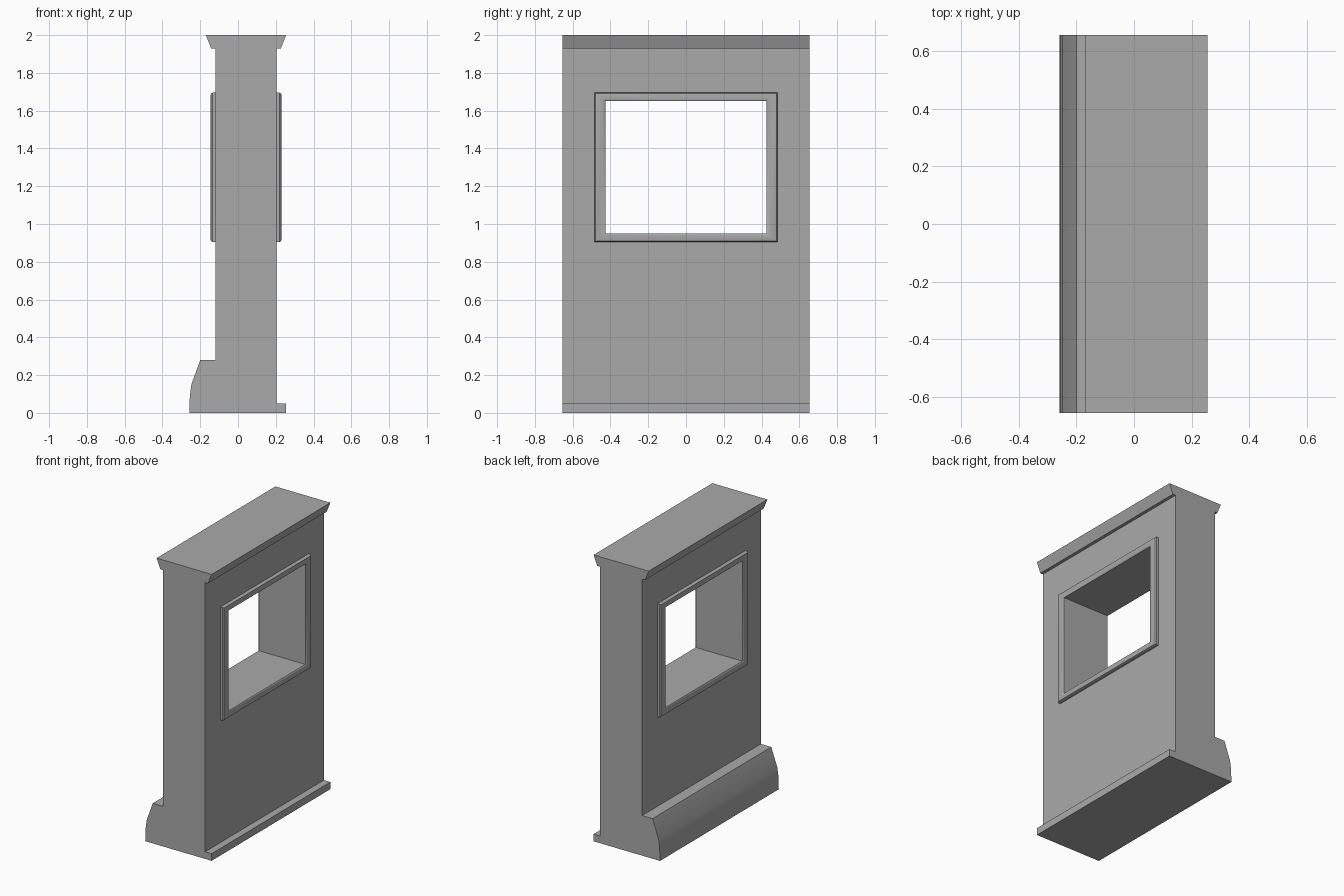
import bpy
import bmesh

cube = bpy.data.objects.get("Cube")
if cube:
    bpy.data.objects.remove(cube, do_unlink=True)

HALF_LENGTH = 0.655
WALL_BACK, WALL_FACE = -0.12, 0.205
OPEN_Y, OPEN_BOTTOM, OPEN_TOP = 0.425, 0.95, 1.65

stone = bpy.data.materials.new("grey_stone")
stone.use_nodes = True
grey = (0.4, 0.4, 0.4, 1)
stone.diffuse_color = grey
stone.node_tree.nodes["Principled BSDF"].inputs["Base Color"].default_value = grey


def add_object(name, bm):
    bmesh.ops.recalc_face_normals(bm, faces=bm.faces)
    mesh = bpy.data.meshes.new(name)
    bm.to_mesh(mesh)
    bm.free()
    mesh.materials.append(stone)
    obj = bpy.data.objects.new(name, mesh)
    bpy.context.collection.objects.link(obj)
    return obj


def extrude_profile(name, profile, half):
    """Sweep an x-z outline along y."""
    bm = bmesh.new()
    face = bm.faces.new([bm.verts.new((x, -half, z)) for x, z in profile])
    ext = bmesh.ops.extrude_face_region(bm, geom=[face])
    moved = [v for v in ext["geom"] if isinstance(v, bmesh.types.BMVert)]
    bmesh.ops.translate(bm, verts=moved, vec=(0, 2 * half, 0))
    return add_object(name, bm)


def window_frame(name, wall_x, side):
    """Mitred moulding around the opening; section is (spread, height)."""
    section = [(0, -0.01), (0, 0.017), (0.12, 0.023), (0.25, 0.025),
               (0.75, 0.025), (0.9, 0.023), (1, 0.015), (1, -0.01)]
    bm = bmesh.new()
    rings = []
    for spread, height in section:
        y = OPEN_Y + 0.06 * spread
        low, high = OPEN_BOTTOM - 0.045 * spread, OPEN_TOP + 0.045 * spread
        x = wall_x + side * height
        corners = [(-y, low), (y, low), (y, high), (-y, high)]
        rings.append([bm.verts.new((x, cy, cz)) for cy, cz in corners])
    for i, ring in enumerate(rings):
        after = rings[(i + 1) % len(rings)]
        for j in range(4):
            k = (j + 1) % 4
            bm.faces.new((ring[j], ring[k], after[k], after[j]))
    return add_object(name, bm)


# Wall with plinth, sloped skirt and cornice in one outline
wall = extrude_profile("wall", [
    (-0.258, 0), (0.255, 0), (0.255, 0.05), (WALL_FACE, 0.05),
    (WALL_FACE, 1.93), (0.227, 1.93), (0.255, 2),
    (-0.17, 2), (-0.142, 1.93), (WALL_BACK, 1.93),
    (WALL_BACK, 0.28), (-0.2, 0.28), (-0.247, 0.15), (-0.255, 0.09),
], HALF_LENGTH)

# Window opening cut through the wall
cutter = extrude_profile("opening_cutter", [
    (-0.5, OPEN_BOTTOM), (0.5, OPEN_BOTTOM), (0.5, OPEN_TOP), (-0.5, OPEN_TOP),
], OPEN_Y)
cutter.hide_render = True
cut = wall.modifiers.new("opening", "BOOLEAN")
cut.operation = "DIFFERENCE"
cut.solver = "EXACT"
cut.object = cutter
bpy.context.view_layer.update()
cut_mesh = bpy.data.meshes.new_from_object(
    wall.evaluated_get(bpy.context.evaluated_depsgraph_get()))
wall.modifiers.clear()
wall.data = cut_mesh
bpy.data.objects.remove(cutter, do_unlink=True)

# Mouldings on both faces
parts = [wall,
         window_frame("left_window_frame", WALL_FACE, 1),
         window_frame("right_window_frame", WALL_BACK, -1)]

for part in parts:
    bpy.ops.object.select_all(action="DESELECT")
    part.select_set(True)
    bpy.context.view_layer.objects.active = part
    bpy.ops.object.shade_smooth_by_angle()
